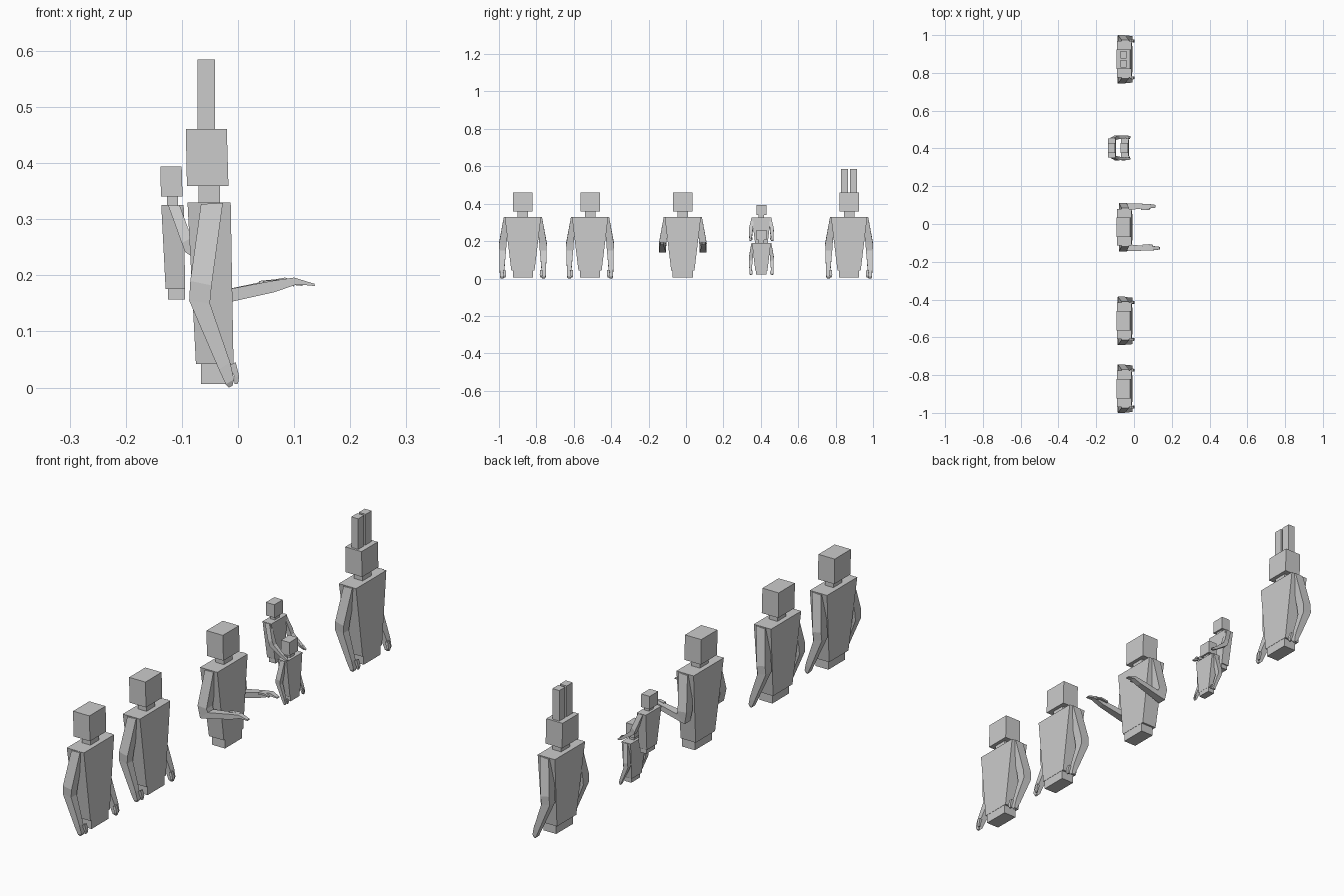
import bpy, bmesh
from mathutils import Vector

if "Cube" in bpy.data.objects:
    bpy.data.objects.remove(bpy.data.objects["Cube"])

grey = bpy.data.materials.new("plain grey")
grey.use_nodes = True
grey.diffuse_color = (0.6, 0.6, 0.6, 1)
grey.node_tree.nodes["Principled BSDF"].inputs["Base Color"].default_value = (0.6, 0.6, 0.6, 1)


def loft(name, rings, place):
    """Skin a chain of four-cornered rings, cap both ends."""
    origin, scale = place
    bm = bmesh.new()
    loops = [[bm.verts.new(Vector(p) * scale + Vector(origin)) for p in ring] for ring in rings]
    for a, b in zip(loops, loops[1:]):
        for i in range(4):
            j = (i + 1) % 4
            bm.faces.new((a[i], a[j], b[j], b[i]))
    bm.faces.new(loops[0])
    bm.faces.new(loops[-1])
    bmesh.ops.recalc_face_normals(bm, faces=bm.faces)
    mesh = bpy.data.meshes.new(name)
    bm.to_mesh(mesh)
    bm.free()
    mesh.materials.append(grey)
    obj = bpy.data.objects.new(name, mesh)
    bpy.context.collection.objects.link(obj)


def level(z, back, front, half, y=0):
    return [(back, y - half, z), (front, y - half, z), (front, y + half, z), (back, y + half, z)]


def arm_rings(path, widths, side):
    """Rings across the arm: a rear and a fore point, each with inner and outer y."""
    return [[(*r, w[0]), (*f, w[0]), (*f, w[1]), (*r, w[1])]
            for (r, f), w in zip(path, widths)], side


# arm outlines in x, z: shoulder, two elbow rings, wrist, finger tips
UPPER = [((-.066, .327), (-.027, .329)), ((-.085, .19), (-.047, .182)), ((-.087, .155), (-.05, .15))]
HANGING = UPPER + [((-.034, .032), (-.014, .045)), ((-.022, .006), (-.007, .014)), ((-.016, .0), (-.01, .003))]
HANGING_THUMB = [((-.016, .04), (-.004, .045)), ((-.006, .018), (.002, .02)), ((-.006, .006), (0, .007))]
FORWARD = [UPPER[0], ((-.08, .19), (-.04, .186)), ((-.07, .14), (-.035, .172)),
           ((.065, .17), (.06, .19)), ((.105, .184), (.1, .196)), ((.137, .181), (.136, .185))]
FORWARD_THUMB = [((.045, .182), (.045, .19)), ((.08, .186), (.08, .193)), ((.1, .18), (.1, .186))]
REACHING = [UPPER[0], ((-.02, .2), (.014, .217)), ((-.008, .168), (.026, .185)),
            ((.095, .1), (.1, .122)), ((.12, .09), (.125, .105)), ((.137, .088), (.138, .094))]
REACHING_THUMB = [((.09, .112), (.094, .124)), ((.115, .11), (.118, .12)), ((.126, .098), (.129, .106))]
ARM_Y = [(.075, .102), (.088, .128), (.09, .126), (.1, .124), (.1, .122), (.104, .118)]
THUMB_Y = [(.092, .106), (.09, .104), (.093, .102)]


def limb(name, path, widths, side, place, trim=0):
    rings = []
    for (rear, fore), (inner, outer) in zip(path, widths):
        # trim shortens the reach of the part ahead of the chest
        pts = [(x - trim * max(0, x) / .137, z) for x, z in (rear, fore)]
        (xr, zr), (xf, zf) = pts
        a, b = side * inner, side * outer
        rings.append([(xr, a, zr), (xf, a, zf), (xf, b, zf), (xr, b, zr)])
    loft(name, rings, place)


def figure(name, y, x=0, z=0, scale=1, arm=HANGING, thumb=HANGING_THUMB, ears=False, left_trim=0):
    place = ((x, y, z), scale)
    # trunk
    loft(name + "_base", [level(.006, -.066, -.009, .054), level(.045, -.066, -.009, .054)], place)
    loft(name + "_body", [level(.042, -.075, -.008, .062), level(.33, -.09, -.013, .097)], place)
    loft(name + "_neck", [level(.325, -.07, -.032, .028), level(.362, -.07, -.032, .028)], place)
    loft(name + "_head", [level(.359, -.091, -.017, .052), level(.461, -.093, -.02, .052)], place)
    # arms
    for side, label in ((1, "_left"), (-1, "_right")):
        trim = left_trim if side > 0 else 0
        limb(name + label + "_arm", arm, ARM_Y, side, place, trim)
        limb(name + label + "_thumb", thumb, THUMB_Y, side, place, trim)
        if ears:
            loft(name + label + "_ear", [level(h, -.072, -.041, .019, side * .024) for h in (.455, .585)], place)


figure("first_adult", -.872)
figure("second_adult", -.513)
figure("reaching_adult", -.017, arm=FORWARD, thumb=FORWARD_THUMB, left_trim=.022)
figure("eared_adult", .872, ears=True)
figure("front_child", .403, x=-.022, z=.019, scale=.52)
figure("back_child", .403, x=-.09, z=.154, scale=.52, arm=REACHING, thumb=REACHING_THUMB)
